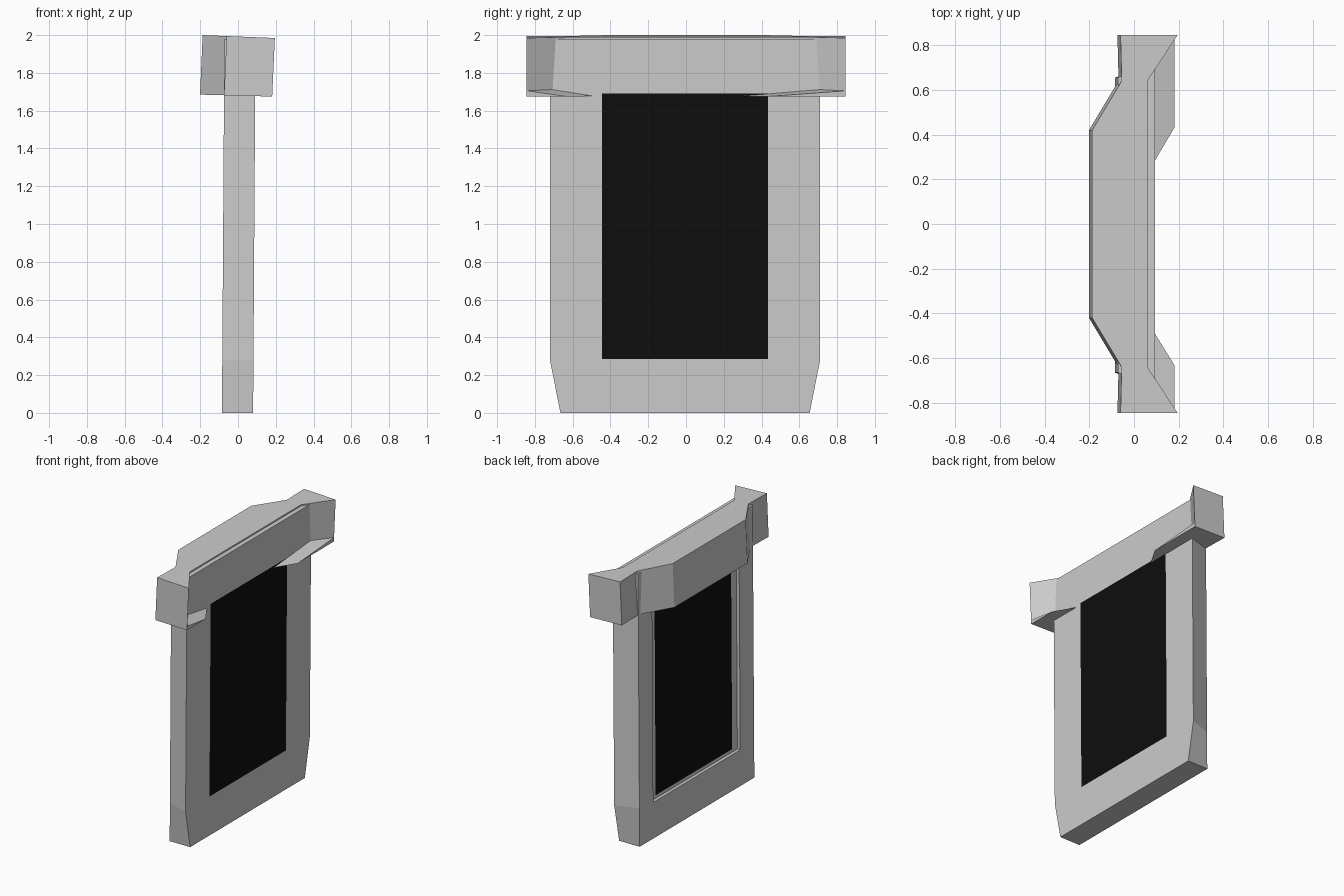
import bpy, bmesh

if "Cube" in bpy.data.objects:
    bpy.data.objects.remove(bpy.data.objects["Cube"])

YC = -0.005          # slight sideways offset of the panel
LEAN = 0.0065        # slight forward lean of the panel


def mesh_object(name, verts, faces):
    me = bpy.data.meshes.new(name)
    bm = bmesh.new()
    vs = [bm.verts.new(v) for v in verts]
    for f in faces:
        bm.faces.new([vs[i] for i in f])
    bmesh.ops.recalc_face_normals(bm, faces=bm.faces)
    bm.to_mesh(me)
    bm.free()
    ob = bpy.data.objects.new(name, me)
    bpy.context.collection.objects.link(ob)
    return ob


def loft(name, a, b):
    """Closed solid between two loops with the same number of points."""
    n = len(a)
    faces = [list(range(n)), list(range(n, 2 * n))]
    faces += [[i, (i + 1) % n, n + (i + 1) % n, n + i] for i in range(n)]
    return mesh_object(name, a + b, faces)


def lean_loop(x, yz):
    return [(x + LEAN * z, y + YC, z) for y, z in yz]


def rect(w, z0, z1):
    return [(-w, z0), (w, z0), (w, z1), (-w, z1)]


def cut(target, cutter):
    cutter.hide_render = True
    cutter.hide_viewport = True
    cutter.display_type = 'WIRE'
    m = target.modifiers.new("cut", 'BOOLEAN')
    m.operation = 'DIFFERENCE'
    m.solver = 'EXACT'
    m.object = cutter


# Panel frame: wide front face with clipped lower corners, narrower back face
half = [(0.66, 0.0), (0.715, 0.28), (0.715, 1.98)]
front = half + [(-y, z) for y, z in reversed(half)]
back = [((0.66 if y > 0 else -0.66), z) for y, z in front]
frame = loft("panel_frame", lean_loop(0.08, front), lean_loop(-0.085, back))

# Opening and the shallow wider rebate at the back
opening = rect(0.44, 0.285, 1.69)
rebate = rect(0.50, 0.262, 1.71)
cut(frame, loft("opening_cutter", lean_loop(0.2, opening), lean_loop(-0.2, opening)))
cut(frame, loft("rebate_cutter", lean_loop(-0.062, rebate), lean_loop(-0.2, rebate)))

# Black infill
infill = loft("dark_infill", lean_loop(0.08, opening), lean_loop(-0.062, opening))
mat = bpy.data.materials.new("black")
mat.diffuse_color = (0.004, 0.004, 0.004, 1)
mat.use_nodes = True
mat.node_tree.nodes["Principled BSDF"].inputs["Base Color"].default_value = mat.diffuse_color
infill.data.materials.append(mat)

# Header bar: stepped plan with flared ends, tipped slightly forward
plan = [(-0.06, 0.845), (0.195, 0.845), (0.06, 0.64)]
plan += [(x, -y) for x, y in reversed(plan)]
plan += [(-0.055, -0.64), (-0.187, -0.42), (-0.187, 0.42), (-0.055, 0.64)]
loft("header_bar",
     [(x, y, 1.9925 - 0.04 * x) for x, y in plan],
     [(x - 0.014, y, 1.68 - 0.027 * x) for x, y in plan])

# Thin wedge ledges under the flared ends, tapering toward the middle
for name, s, yi, yo in (("ledge_left", 1, 0.21, 0.43), ("ledge_right", -1, 0.42, 0.63)):
    v = [(0.05, s * yi, 1.678), (0.18, s * yo, 1.675),
         (0.18, s * 0.843, 1.675), (0.045, s * 0.64, 1.678),
         (0.182, s * 0.843, 1.705), (0.046, s * 0.64, 1.715)]
    mesh_object(name, v, [(0, 1, 2, 3), (0, 1, 4, 5), (1, 2, 4), (2, 3, 5, 4), (3, 0, 5)])
